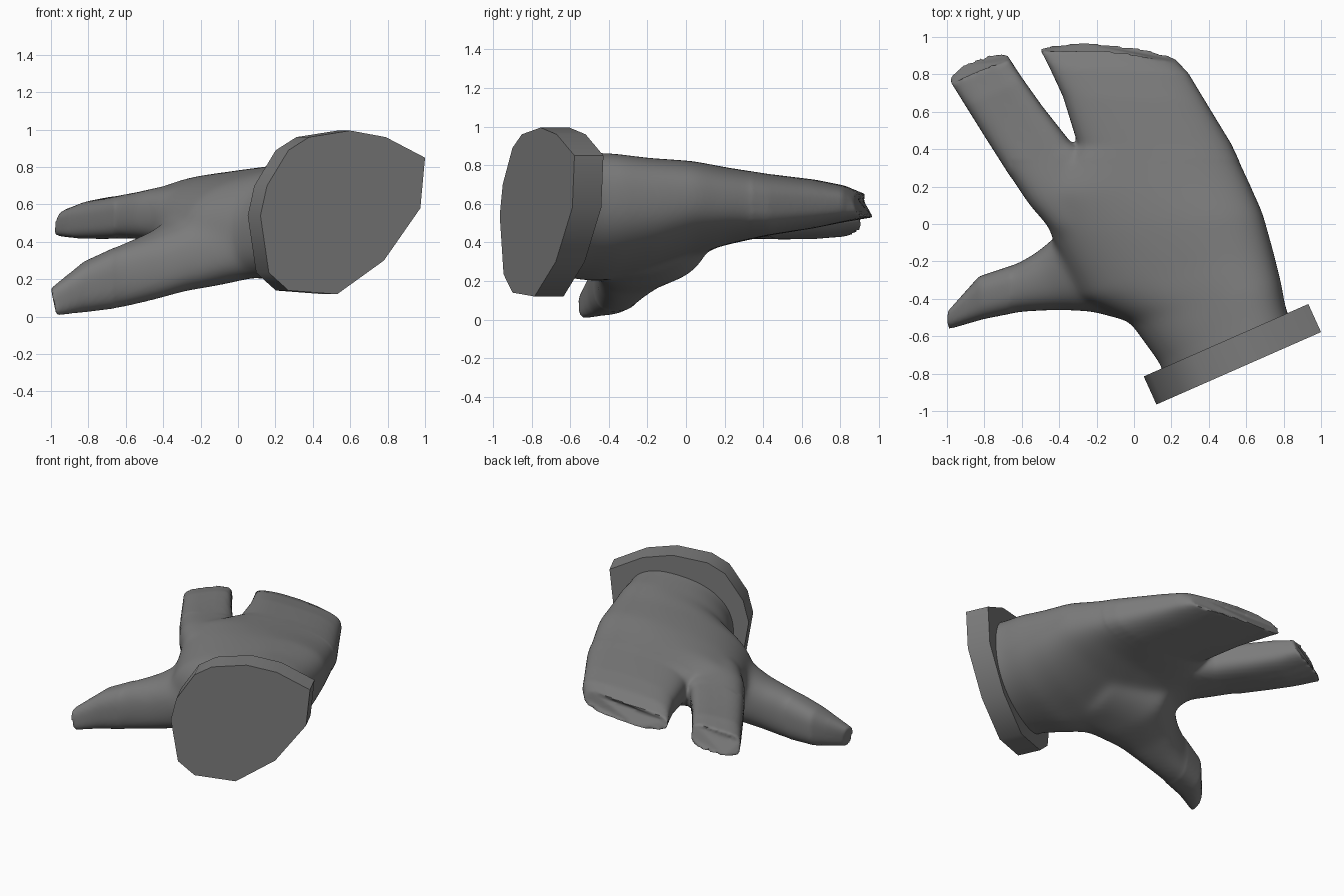
import bpy, bmesh, math
from mathutils import Vector

cube = bpy.data.objects.get("Cube")
if cube:
    bpy.data.objects.remove(cube, do_unlink=True)

grey = bpy.data.materials.new("dark_grey")
grey.use_nodes = True
colour = (0.2, 0.2, 0.2, 1)
grey.diffuse_color = colour
grey.node_tree.nodes["Principled BSDF"].inputs["Base Color"].default_value = colour


def finish(name, bm):
    bmesh.ops.recalc_face_normals(bm, faces=bm.faces)
    mesh = bpy.data.meshes.new(name)
    bm.to_mesh(mesh)
    bm.free()
    mesh.materials.append(grey)
    obj = bpy.data.objects.new(name, mesh)
    bpy.context.collection.objects.link(obj)
    return obj


def smooth(obj, degrees):
    bpy.ops.object.select_all(action="DESELECT")
    bpy.context.view_layer.objects.active = obj
    obj.select_set(True)
    bpy.ops.object.shade_smooth_by_angle(angle=math.radians(degrees))


def power(v, e):
    return math.copysign(abs(v) ** e, v)


def loft(bm, sections, round_start, round_end, bow, slant, sides=32):
    """Closed tube; section = left xy, right xy, left z, right z, half height.
    Bow and slant shape the last section."""
    rings = []
    last = len(sections) - 1
    for n, (lx, ly, rx, ry, lz, rz, half) in enumerate(sections):
        left, right = Vector((lx, ly, lz)), Vector((rx, ry, rz))
        forward = Vector((ly - ry, rx - lx, 0)).normalized()
        e = round_start + (round_end - round_start) * n / last
        ring = []
        for i in range(sides):
            a = math.tau * i / sides
            s, h = power(math.cos(a), e), power(math.sin(a), e)
            p = left.lerp(right, (s + 1) / 2) + Vector((0, 0, half * h))
            if n == last:
                p += forward * (bow * (1 - s * s) - slant * h)
            ring.append(bm.verts.new(p))
        rings.append(ring)
    for a, b in zip(rings, rings[1:]):
        for i in range(sides):
            j = (i + 1) % sides
            bm.faces.new((a[i], a[j], b[j], b[i]))
    bm.faces.new(rings[0])
    bm.faces.new(rings[-1])


# Palm with the joined fingers
palm = [
    (.17, -.85, .85, -.55, .45, .64, .31),
    (.14, -.75, .81, -.44, .45, .64, .30),
    (-.02, -.53, .79, -.32, .42, .64, .30),
    (-.28, -.40, .74, -.12, .42, .63, .28),
    (-.45, -.05, .69, .06, .49, .64, .235),
    (-.50, .16, .61, .24, .55, .62, .195),
    (-.30, .42, .52, .43, .59, .60, .16),
    (-.38, .68, .38, .66, .60, .60, .125),
    (-.45, .83, .29, .81, .60, .60, .095),
    (-.50, .93, .23, .87, .59, .59, .06),
]
# Separate forefinger
forefinger = [
    (-.42, -.06, .05, .25, .54, .56, .17),
    (-.56, .10, -.20, .36, .54, .56, .145),
    (-.66, .25, -.34, .44, .53, .56, .125),
    (-.80, .47, -.49, .63, .51, .56, .11),
    (-.90, .63, -.59, .77, .50, .56, .10),
    (-.98, .76, -.67, .89, .49, .56, .075),
]
# Thumb, running from the heel of the hand down and outwards
thumb = [
    (.14, -.66, .20, .05, .43, .48, .23),
    (0, -.53, -.20, .12, .37, .42, .22),
    (-.22, -.47, -.40, -.05, .32, .35, .20),
    (-.40, -.46, -.52, -.15, .26, .28, .18),
    (-.61, -.47, -.62, -.21, .21, .23, .17),
    (-.81, -.51, -.83, -.28, .15, .17, .135),
    (-.985, -.56, -.985, -.46, .07, .09, .07),
]
bm = bmesh.new()
loft(bm, palm, .85, .6, bow=.045, slant=.02)
loft(bm, forefinger, .7, .5, bow=.035, slant=.03)
loft(bm, thumb, .85, .7, bow=0, slant=-.015)
glove = finish("glove_hand", bm)

# Fuse the three tubes into one skin
fuse = glove.modifiers.new("fuse", "REMESH")
fuse.mode = "VOXEL"
fuse.voxel_size = 0.013
bpy.context.view_layer.objects.active = glove
glove.select_set(True)
bpy.ops.object.modifier_apply(modifier=fuse.name)

# Soften the joins strongly and the fingers lightly, keeping the ends crisp
bm = bmesh.new()
bm.from_mesh(glove.data)
for max_y, min_x, rounds in ((.84, -.9, 4), (.34, -.66, 35)):
    soft = [v for v in bm.verts if v.co.y < max_y and v.co.x > min_x]
    for _ in range(rounds):
        bmesh.ops.smooth_vert(bm, verts=soft, factor=0.5,
                              use_axis_x=True, use_axis_y=True, use_axis_z=True)
bm.to_mesh(glove.data)
bm.free()
smooth(glove, 50)

# Cuff: a flat twelve-sided slab across the wrist
outline = [(.12, .54), (.155, .70), (.27, .89), (.38, .96), (.60, .995), (.79, .96),
           (1, .85), (.975, .58), (.78, .30), (.53, .12), (.27, .14), (.165, .235)]
bm = bmesh.new()
face = bm.faces.new([bm.verts.new((x, -.965 + (x - .12) * .44, z)) for x, z in outline])
slab = bmesh.ops.extrude_face_region(bm, geom=[face], use_keep_orig=True)
moved = [g for g in slab["geom"] if isinstance(g, bmesh.types.BMVert)]
bmesh.ops.translate(bm, verts=moved, vec=(-.068, .15, 0))
smooth(finish("wrist_cuff", bm), 45)
